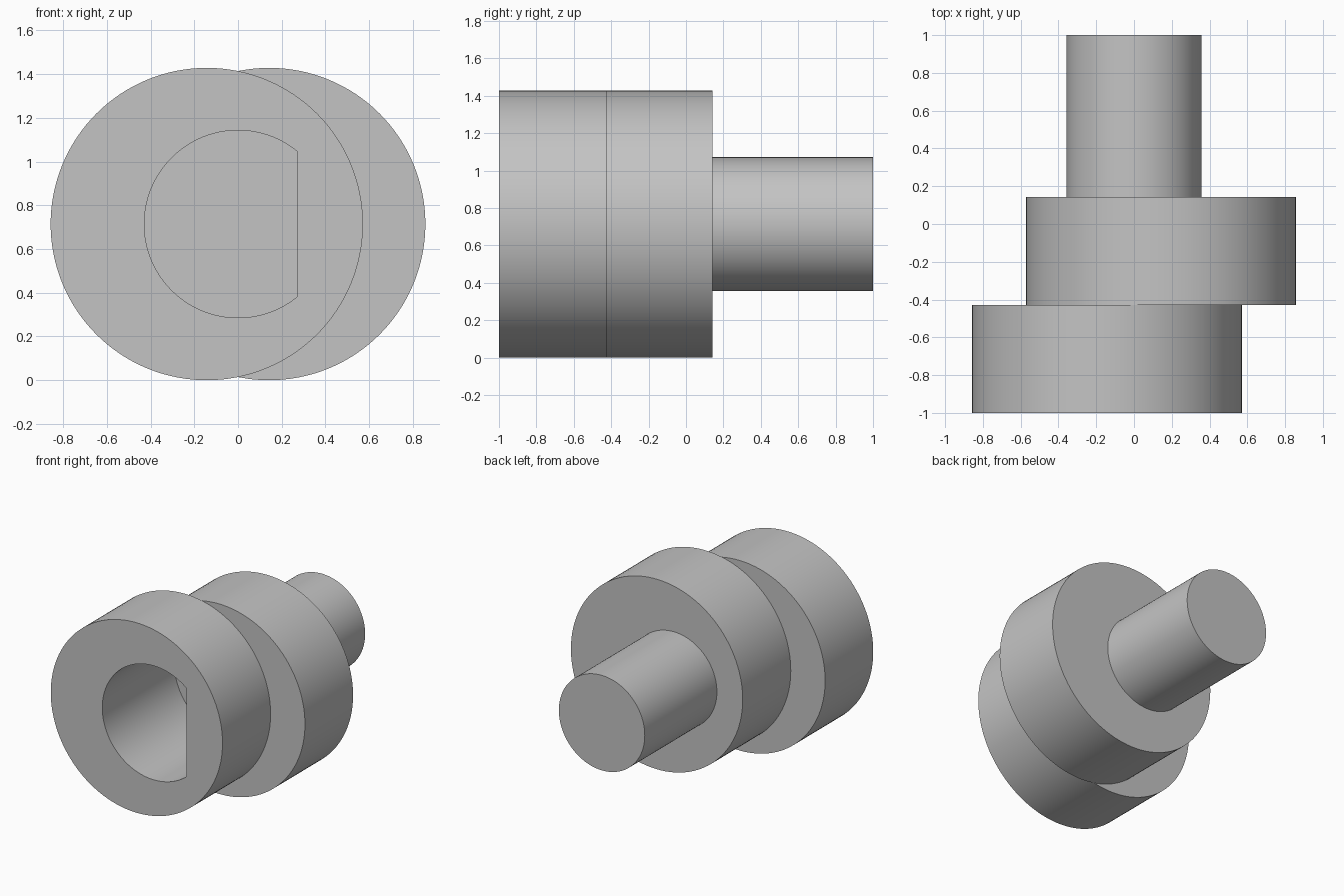
import bpy, bmesh, math

cube = bpy.data.objects.get("Cube")
if cube:
    bpy.data.objects.remove(cube, do_unlink=True)

U = 1 / 7                 # base unit of the part
AXIS_Z = 5 * U            # height of the shaft axis
SEGMENTS = 128

grey = bpy.data.materials.new("plain grey")
grey.use_nodes = True
colour = (0.55, 0.55, 0.55, 1)
grey.diffuse_color = colour
grey.node_tree.nodes["Principled BSDF"].inputs["Base Color"].default_value = colour


def circle(cx, radius):
    return [(cx + radius * math.cos(2 * math.pi * i / SEGMENTS),
             radius * math.sin(2 * math.pi * i / SEGMENTS)) for i in range(SEGMENTS)]


def d_shape(radius, flat_x):
    start = math.acos(flat_x / radius)
    sweep = 2 * (math.pi - start)
    return [(radius * math.cos(start + sweep * i / SEGMENTS),
             radius * math.sin(start + sweep * i / SEGMENTS)) for i in range(SEGMENTS + 1)]


def extrude(name, profile, y0, y1):
    """Extrude an x/z profile along y."""
    bm = bmesh.new()
    face = bm.faces.new([bm.verts.new((x, y0, AXIS_Z + z)) for x, z in profile])
    geom = bmesh.ops.extrude_face_region(bm, geom=[face])["geom"]
    verts = [g for g in geom if isinstance(g, bmesh.types.BMVert)]
    bmesh.ops.translate(bm, verts=verts, vec=(0, y1 - y0, 0))
    bmesh.ops.recalc_face_normals(bm, faces=bm.faces)
    mesh = bpy.data.meshes.new(name)
    bm.to_mesh(mesh)
    bm.free()
    mesh.materials.append(grey)
    obj = bpy.data.objects.new(name, mesh)
    bpy.context.collection.objects.link(obj)
    return obj


def activate(obj):
    bpy.ops.object.select_all(action="DESELECT")
    obj.select_set(True)
    bpy.context.view_layer.objects.active = obj


# Two opposed eccentric discs and the round shaft
front_disc = extrude("front_disc", circle(-U, 5 * U), -1, -3 * U)
rear_disc = extrude("rear_disc", circle(U, 5 * U), -3 * U, U)
shaft = extrude("shaft", circle(0, 2.5 * U), U, 1)

# Blind D-shaped bore through the front disc and half of the rear disc
bore = extrude("bore_cutter", d_shape(3 * U, 0.27), -1.2, -U)
bore.hide_render = True
for disc in (front_disc, rear_disc):
    cut = disc.modifiers.new("bore", "BOOLEAN")
    cut.operation = "DIFFERENCE"
    cut.solver = "EXACT"
    cut.object = bore
    activate(disc)
    bpy.ops.object.modifier_apply(modifier=cut.name)
bpy.data.objects.remove(bore, do_unlink=True)

# Smooth round walls, crisp rims
for obj in (front_disc, rear_disc, shaft):
    activate(obj)
    bpy.ops.object.shade_smooth_by_angle(angle=math.radians(30))
